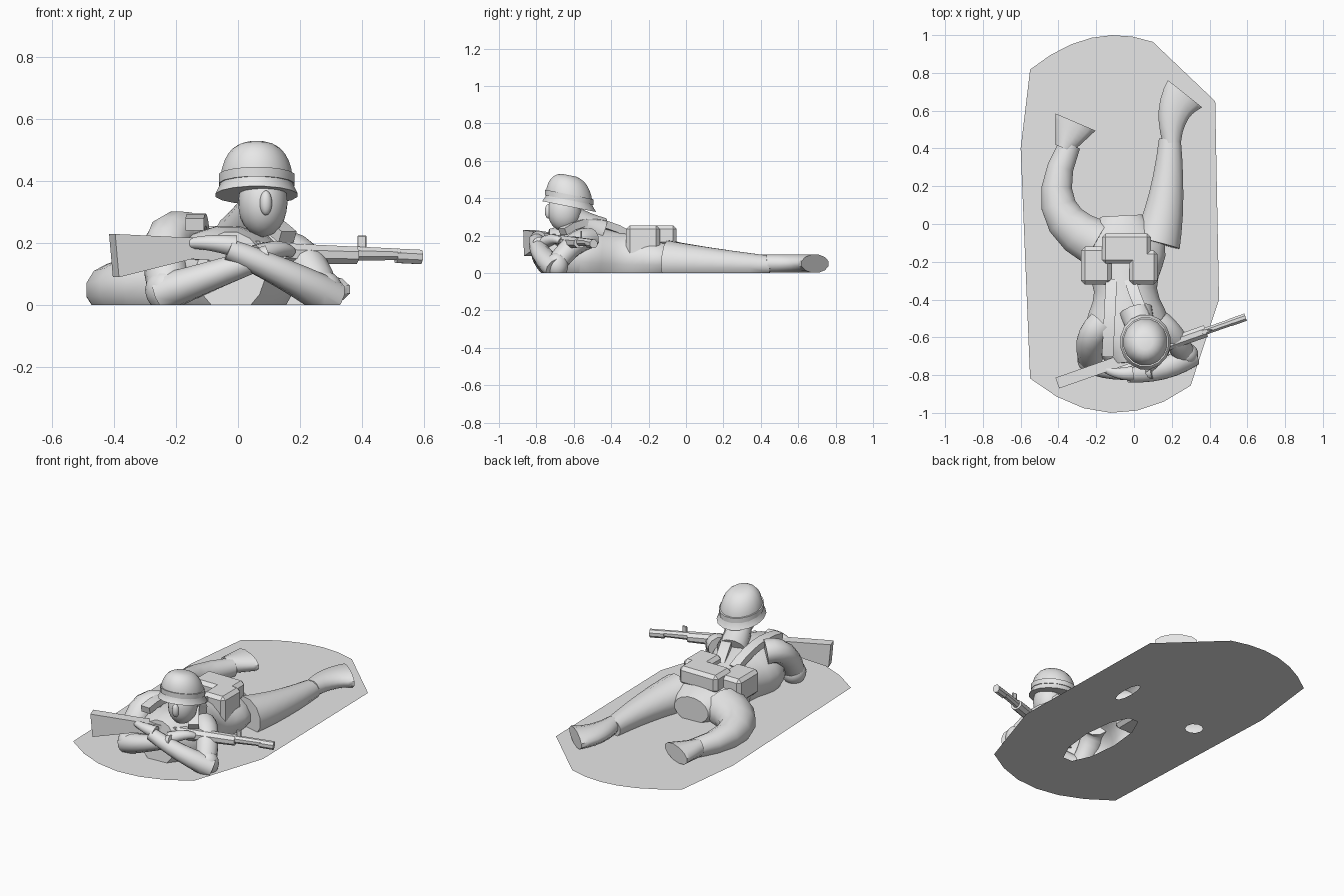
import bpy, bmesh, math
from mathutils import Vector, Matrix

if "Cube" in bpy.data.objects:
    bpy.data.objects.remove(bpy.data.objects["Cube"])

grey = bpy.data.materials.new("plain_grey")
grey.use_nodes = True
grey.diffuse_color = (0.8, 0.8, 0.8, 1)
grey.node_tree.nodes["Principled BSDF"].inputs["Base Color"].default_value = grey.diffuse_color
UP = Vector((0, 0, 1))


def finish(name, bm, clip=True, angle=50):
    """Cut the part off at the ground, then turn it into a shaded object."""
    if clip:
        bmesh.ops.recalc_face_normals(bm, faces=bm.faces)
        geometry = bm.verts[:] + bm.edges[:] + bm.faces[:]
        bmesh.ops.bisect_plane(bm, geom=geometry, plane_co=(0, 0, 0), plane_no=UP, clear_inner=True)
    mesh = bpy.data.meshes.new(name)
    bm.to_mesh(mesh)
    bm.free()
    mesh.materials.append(grey)
    part = bpy.data.objects.new(name, mesh)
    bpy.context.collection.objects.link(part)
    bpy.ops.object.select_all(action="DESELECT")
    part.select_set(True)
    bpy.context.view_layer.objects.active = part
    bpy.ops.object.shade_smooth_by_angle(angle=math.radians(angle))


def loft(name, rows, sides=12, normal=None, angle=50):
    """Join oval rings, each given as centre, half width and half height."""
    bm = bmesh.new()
    centres = [centre for centre, width, height in rows]
    grow = math.sqrt(2) if sides == 4 else 1
    rings = []
    for i, (centre, width, height) in enumerate(rows):
        along = normal or centres[min(i + 1, len(rows) - 1)] - centres[max(i - 1, 0)]
        along = along.normalized()
        side = along.cross(UP).normalized()
        over = side.cross(along)
        ring = []
        for k in range(sides):
            turn = math.tau * (k + 0.5) / sides
            offset = side * width * math.cos(turn) + over * height * math.sin(turn)
            ring.append(bm.verts.new(centre + offset * grow))
        rings.append(ring)
    for low, high in zip(rings, rings[1:]):
        for k in range(sides):
            n = (k + 1) % sides
            bm.faces.new((low[k], low[n], high[n], high[k]))
    bm.faces.new(rings[0])
    bm.faces.new(rings[-1])
    finish(name, bm, angle=angle)


def limb(name, start, middle, end, thick, thin, tall=None, sides=12):
    """Tapering tube that bows smoothly through its middle point."""
    start, middle, end = Vector(start), Vector(middle), Vector(end)
    bow = middle * 2 - (start + end) / 2
    rows = []
    for step in range(7):
        t = step / 6
        centre = start.lerp(bow, t).lerp(bow.lerp(end, t), t)
        width = thick + (thin - thick) * t
        rows.append((centre, width, tall or width * 0.9))
    loft(name, rows, sides)


def ball(name, place, size):
    bm = bmesh.new()
    matrix = Matrix.Translation(place) @ Matrix.Diagonal((*size, 1))
    bmesh.ops.create_icosphere(bm, subdivisions=3, radius=1, matrix=matrix)
    finish(name, bm)


def pouch(name, place, size, bevel=0.02):
    bm = bmesh.new()
    matrix = Matrix.Translation(place) @ Matrix.Diagonal((*size, 1))
    bmesh.ops.create_cube(bm, size=1, matrix=matrix)
    bmesh.ops.bevel(bm, geom=bm.edges[:], offset=bevel, segments=1, affect="EDGES")
    finish(name, bm, angle=30)


def gun(name, start, end, deep_start, deep_end, width, sides=8):
    """Length of rifle hung below one slanting top line."""
    rows = []
    for x, deep in ((start, deep_start), (end, deep_end)):
        top = 0.21 - x / 20
        rows.append((Vector((x, x * 0.35 - 0.7, top - deep)), width, deep))
    loft(name, rows, sides, angle=30)


# Ground sheet with arched ends, left open underneath the figure
def arch(start, end, sign):
    xs = [start + (end - start) * k / 6 for k in range(7)]
    return [(x, sign * (1 - 0.9 * (x + 0.1) ** 2)) for x in xs]


def gap(x, y, wide, long):
    turns = [math.tau * k / 10 for k in range(10)]
    return [(x + wide * math.cos(a), y + long * math.sin(a)) for a in turns]


outline = arch(-.55, .1, 1) + [(.43, .65), (.45, -.4)] + arch(.3, -.55, -1) + [(-.6, .4)]
gaps = [gap(-.05, -.35, .1, .3), gap(-.37, .08, .05, .05), gap(.17, .15, .03, .1)]
sheet = bmesh.new()
for loop in [outline] + gaps:
    corners = [sheet.verts.new((x, y, 0)) for x, y in loop]
    for a, b in zip(corners, corners[1:] + corners[:1]):
        sheet.edges.new((a, b))
bmesh.ops.triangle_fill(sheet, edges=sheet.edges[:], use_beauty=True, normal=UP)
for face in sheet.faces:
    face.normal_update()
    if face.normal.z < 0:
        face.normal_flip()
finish("ground_sheet", sheet, clip=False)

# Torso: wide at hips and shoulders, narrow at the waist, rising to the chest
rows = []
for step in range(1, 16):
    t = step / 16
    taper = math.sin(math.pi * t) ** 0.3
    width = (0.21 - 0.04 * math.cos(2 * math.tau * t)) * taper
    top = 0.19 + 0.15 * t * t
    rows.append((Vector((t * 0.05 - 0.07, 0.1 - 0.9 * t, top / 3)), width, top * taper * 2 / 3))
loft("torso", rows, 16)
limb("neck", (.01, -.46, .22), (.04, -.56, .27), (.07, -.64, .33), .09, .06)

# Legs and boots
limb("right_leg", (-.2, -.1, .06), (-.4, .1, .05), (-.34, .42, .04), .13, .06)
limb("right_boot", (-.37, .4, .05), (-.34, .47, .05), (-.31, .54, .05), .05, .12, .05)
limb("left_leg", (.12, -.1, .06), (.17, .15, .05), (.19, .45, .04), .13, .06)
limb("left_boot", (.2, .43, .05), (.21, .58, .05), (.27, .69, .05), .05, .12, .05)

# Arms, crossed beneath the rifle
limb("right_upper_arm", (-.17, -.53, .23), (-.23, -.62, .2), (-.22, -.73, .04), .08, .07)
limb("left_upper_arm", (.13, -.52, .18), (.21, -.6, .15), (.27, -.7, .04), .07, .06)
limb("right_forearm", (-.24, -.72, .04), (-.1, -.77, .09), (.1, -.78, .16), .07, .04)
limb("left_forearm", (.3, -.69, .02), (.15, -.77, .1), (-.03, -.8, .18), .07, .04)
ball("right_elbow", (-.23, -.72, .05), (.07, .07, .07))
ball("left_elbow", (.28, -.69, .04), (.06, .06, .07))
limb("left_hand", (-.01, -.79, .19), (-.08, -.79, .2), (-.15, -.77, .2), .04, .02)
limb("right_hand", (.06, -.76, .16), (.13, -.71, .18), (.17, -.67, .17), .04, .02)

# Head
ball("head", (.08, -.65, .33), (.08, .09, .11))
ball("nose", (.09, -.735, .33), (.02, .02, .04))

# Helmet: flared brim below a dome, tipped back
tilt = Vector((0, 0.2, 1))
rows = [(Vector((.06, -.625, .355)), .135, .15)]
for step in range(8):
    rise = math.pi * step / 16
    spread = math.cos(rise) ** 0.7
    rows.append((Vector((.06, -.625, .385 + .14 * math.sin(rise))), .12 * spread, .13 * spread))
loft("helmet", rows, 16, tilt)
band = [(Vector((.06, -.625, z)), .124, .135) for z in (.39, .42)]
loft("helmet_band", band, 16, tilt)

# Rifle, laid across the arms
gun("rifle_stock", -.4, -.13, .07, .03, .03, 4)
gun("rifle_receiver", -.15, .06, .035, .035, .03, 4)
gun("rifle_handguard", .04, .38, .04, .03, .035)
gun("rifle_barrel", .36, .52, .025, .02, .02)
gun("rifle_muzzle", .51, .59, .025, .025, .022)
pouch("rifle_front_sight", (.4, -.56, .2), (.03, .01, .05), .003)

# Belt gear and harness
pouch("right_pouch", (-.2, -.22, .16), (.16, .2, .15))
pouch("left_pouch", (.05, -.23, .17), (.15, .18, .17))
pouch("back_pack", (-.04, -.13, .2), (.26, .16, .11))
limb("right_strap", (-.12, -.3, .2), (-.13, -.5, .27), (-.14, -.7, .26), .03, .03, .02, 4)
limb("left_strap", (-.02, -.3, .2), (.06, -.5, .27), (.16, -.66, .22), .03, .03, .02, 4)
